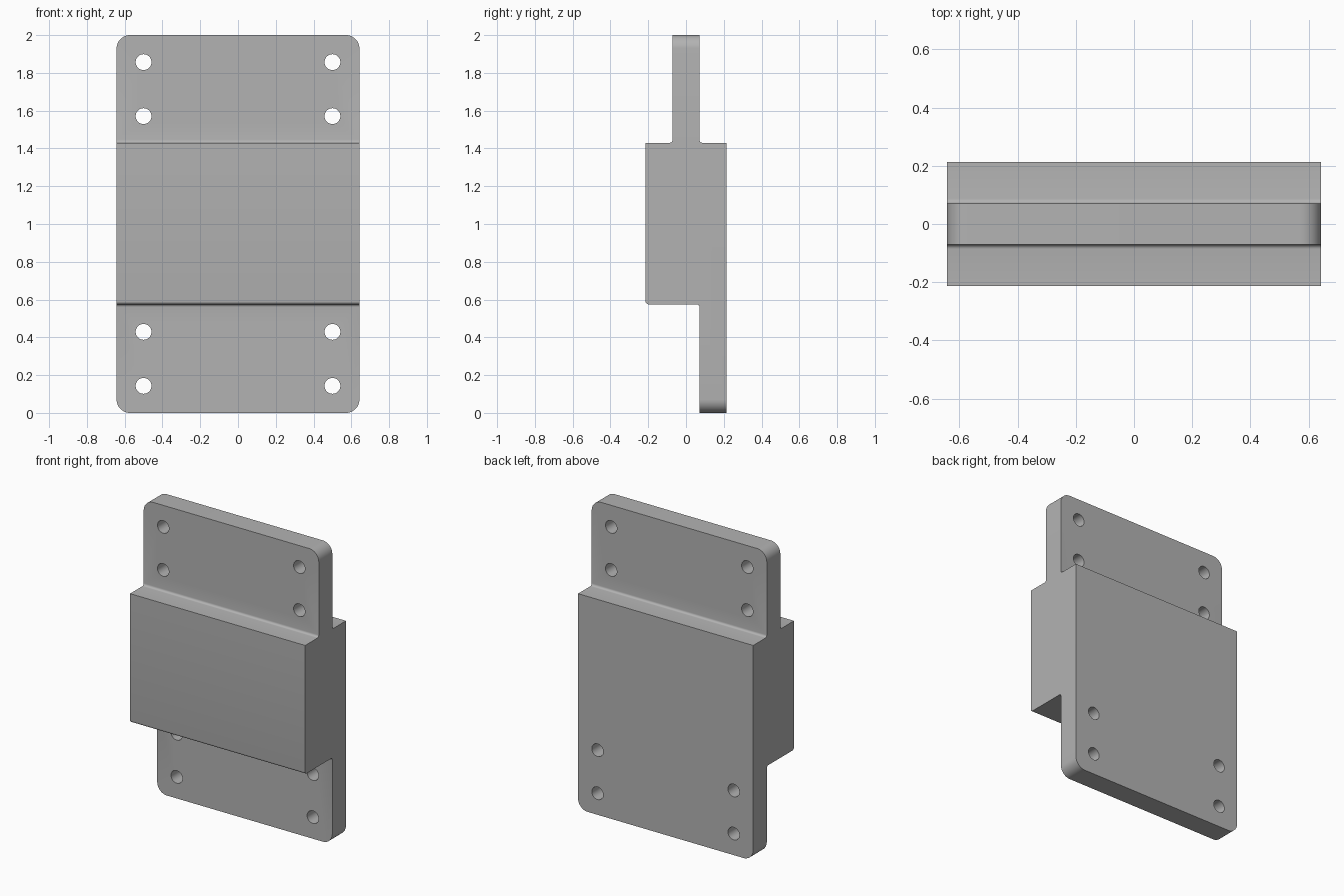
import bpy, bmesh, math
from mathutils import Matrix, Vector

cube = bpy.data.objects.get("Cube")
if cube:
    bpy.data.objects.remove(cube, do_unlink=True)

HALF_W, DEEP, THIN = 0.643, 0.214, 0.071
LOW, HIGH, TOP = 0.575, 1.43, 2.0
FILLET, CORNER, HOLE = 0.015, 0.071, 0.042

grey = bpy.data.materials.new("plain grey")
grey.use_nodes = True
colour = (0.45, 0.45, 0.45, 1)
grey.diffuse_color = colour
grey.node_tree.nodes["Principled BSDF"].inputs["Base Color"].default_value = colour


def make_object(name, bm):
    bmesh.ops.recalc_face_normals(bm, faces=bm.faces)
    mesh = bpy.data.meshes.new(name)
    bm.to_mesh(mesh)
    bm.free()
    mesh.materials.append(grey)
    obj = bpy.data.objects.new(name, mesh)
    bpy.context.collection.objects.link(obj)
    return obj


def round_edges(bm, test, radius, segments):
    edges = [e for e in bm.edges if test(e.verts[0].co, e.verts[1].co)]
    bmesh.ops.bevel(bm, geom=edges, offset=radius, offset_type='OFFSET',
                    segments=segments, profile=0.5, affect='EDGES')


# Stepped side profile, extruded across the width
profile = [(THIN, 0), (DEEP, 0), (DEEP, HIGH), (THIN, HIGH), (THIN, TOP),
           (-THIN, TOP), (-THIN, HIGH), (-DEEP, HIGH), (-DEEP, LOW), (THIN, LOW)]
bm = bmesh.new()
side = bm.faces.new([bm.verts.new((-HALF_W, y, z)) for y, z in profile])
new = bmesh.ops.extrude_face_region(bm, geom=[side])["geom"]
bmesh.ops.translate(bm, vec=(2 * HALF_W, 0, 0),
                    verts=[v for v in new if isinstance(v, bmesh.types.BMVert)])
bmesh.ops.recalc_face_normals(bm, faces=bm.faces)

# Rounded outer corners of the two flanges
round_edges(bm, lambda a, b: abs(a.x - b.x) < 0.01 and abs(a.z - b.z) < 0.01
            and (a.z < 0.01 or a.z > TOP - 0.01), CORNER, 10)

# Fillets at the steps and the lower front lip
steps = [(THIN, HIGH), (-THIN, HIGH), (THIN, LOW), (-DEEP, LOW)]
round_edges(bm, lambda a, b: abs(a.x - b.x) > 1 and any(
    (Vector((a.y, a.z)) - Vector(s)).length < 0.002 for s in steps), FILLET, 5)
body = make_object("stepped_bracket", bm)

# Screw holes through both flanges
bm = bmesh.new()
for x in (-0.5, 0.5):
    for z in (0.143, 0.429, 1.571, 1.857):
        place = Matrix.Translation((x, 0, z)) @ Matrix.Rotation(math.pi / 2, 4, 'X')
        bmesh.ops.create_cone(bm, cap_ends=True, segments=32, radius1=HOLE,
                              radius2=HOLE, depth=1, matrix=place)
cutter = make_object("hole_cutter", bm)
cutter.hide_render = True

cut = body.modifiers.new("screw_holes", 'BOOLEAN')
cut.operation = 'DIFFERENCE'
cut.solver = 'EXACT'
cut.object = cutter

bpy.ops.object.select_all(action='DESELECT')
body.select_set(True)
bpy.context.view_layer.objects.active = body
bpy.ops.object.modifier_apply(modifier=cut.name)
bpy.data.objects.remove(cutter, do_unlink=True)
bpy.ops.object.shade_smooth_by_angle(angle=math.radians(30))
